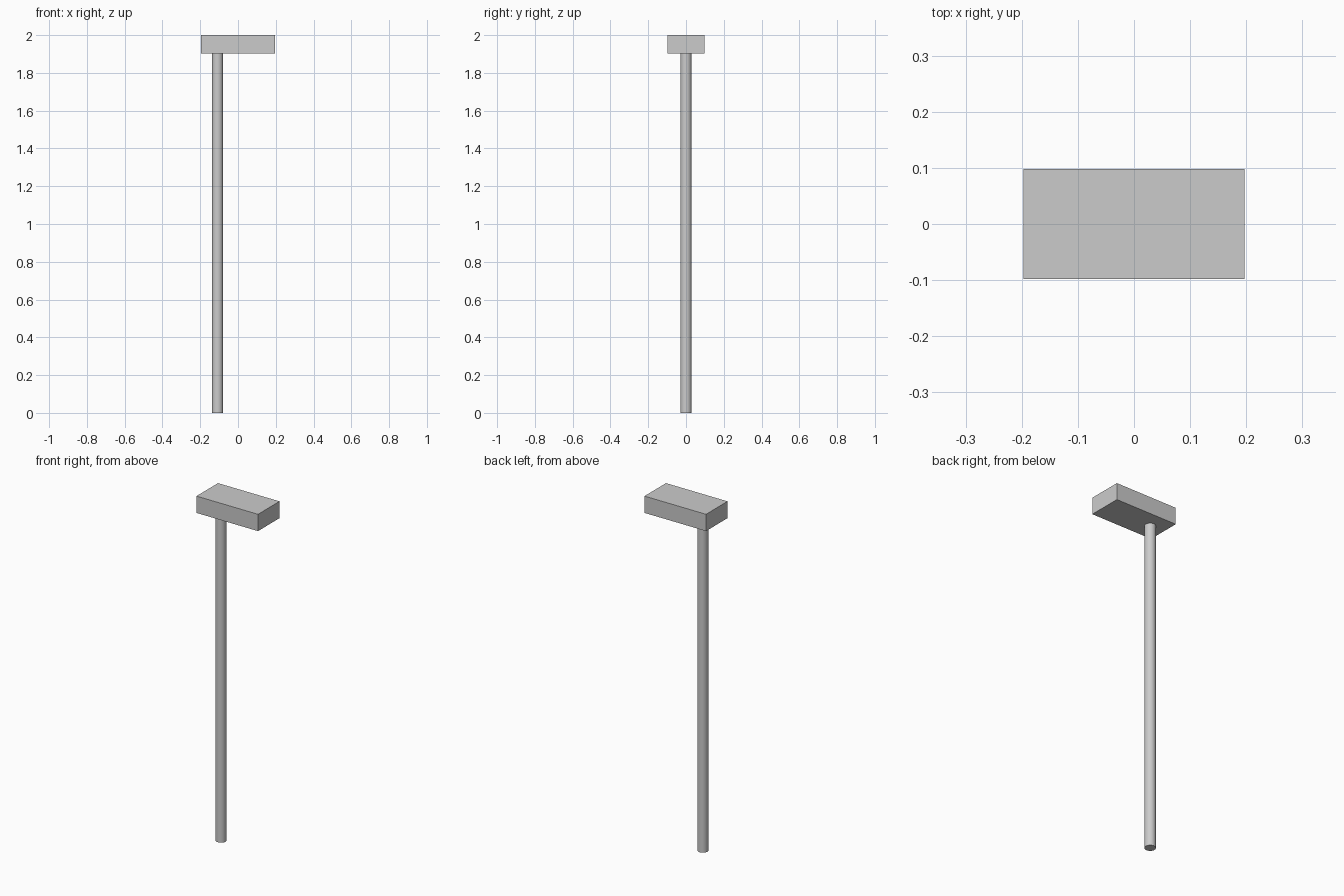
import bpy

if "Cube" in bpy.data.objects:
    bpy.data.objects.remove(bpy.data.objects["Cube"])

HEAD = (0.393, 0.196, 0.097)   # width, depth, height
TOP = 2.0
POLE_R, POLE_X = 0.0295, -0.108

# Rectangular head at the top
bpy.ops.mesh.primitive_cube_add(size=1, location=(0, 0, TOP - HEAD[2] / 2))
head = bpy.context.object
head.name = "head_block"
head.scale = HEAD
bpy.ops.object.transform_apply(location=False, rotation=False, scale=True)

# Round pole, off-centre, reaching slightly into the head
pole_len = TOP - HEAD[2] + 0.01
bpy.ops.mesh.primitive_cylinder_add(vertices=32, radius=POLE_R, depth=pole_len,
                                    location=(POLE_X, 0, pole_len / 2))
pole = bpy.context.object
pole.name = "pole"
bpy.ops.object.shade_smooth_by_angle()
